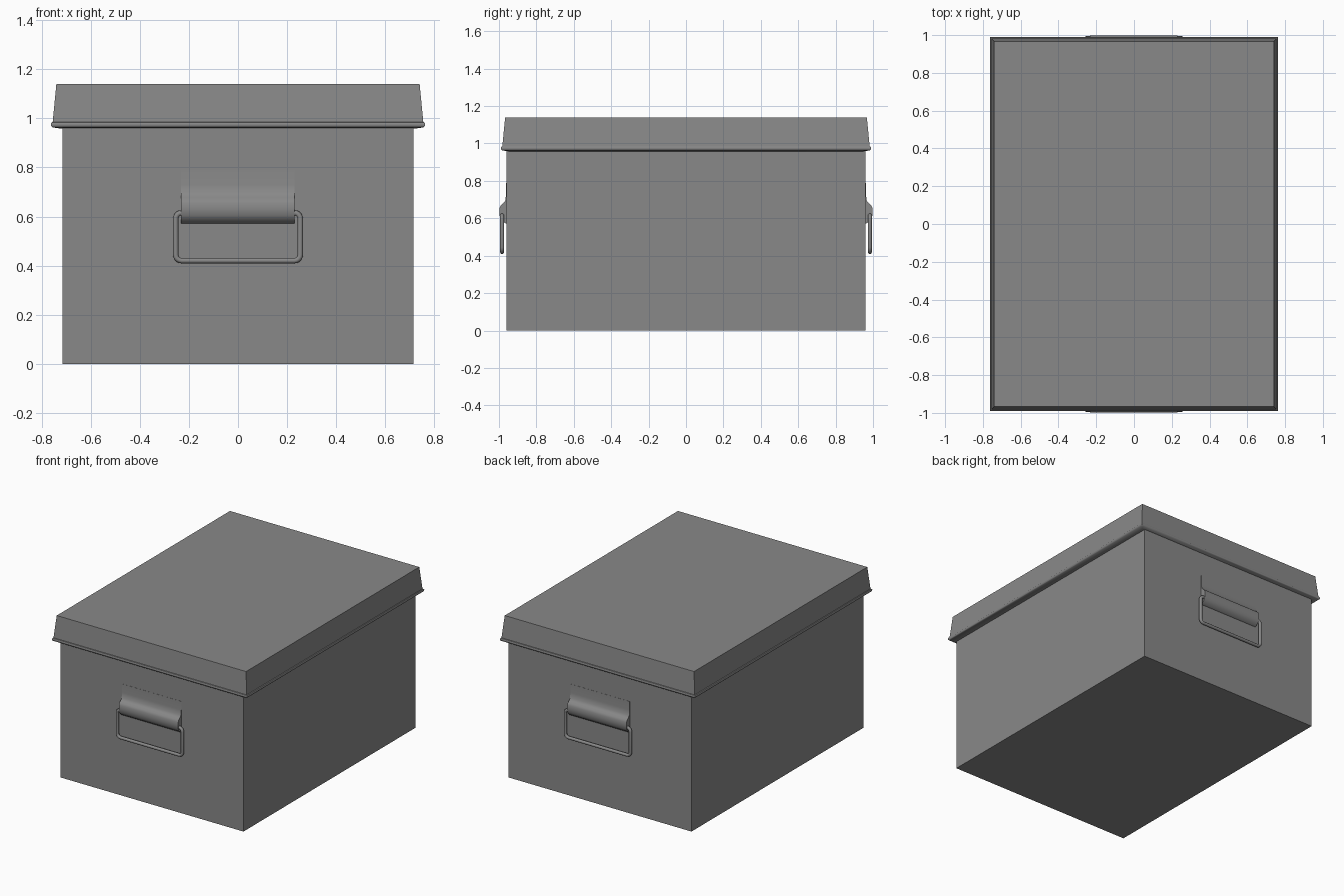
import bpy, bmesh, math
from mathutils import Vector

cube = bpy.data.objects.get("Cube")
if cube:
    bpy.data.objects.remove(cube, do_unlink=True)

grey = bpy.data.materials.new("box grey")
grey.use_nodes = True
colour = (0.25, 0.25, 0.25, 1)
grey.diffuse_color = colour
grey.node_tree.nodes["Principled BSDF"].inputs["Base Color"].default_value = colour


def finish(name, bm, angle=40):
    bmesh.ops.recalc_face_normals(bm, faces=bm.faces)
    mesh = bpy.data.meshes.new(name)
    bm.to_mesh(mesh)
    bm.free()
    mesh.materials.append(grey)
    obj = bpy.data.objects.new(name, mesh)
    bpy.context.collection.objects.link(obj)
    bpy.ops.object.select_all(action='DESELECT')
    obj.select_set(True)
    bpy.context.view_layer.objects.active = obj
    bpy.ops.object.shade_smooth_by_angle(angle=math.radians(angle))
    return obj


def loft(name, rings, cyclic=False, caps=True):
    """Bridge a list of closed point rings into a surface."""
    bm = bmesh.new()
    loops = [[bm.verts.new(p) for p in ring] for ring in rings]
    pairs = list(zip(loops, loops[1:]))
    if cyclic:
        pairs.append((loops[-1], loops[0]))
    for a, b in pairs:
        n = len(a)
        for i in range(n):
            j = (i + 1) % n
            bm.faces.new((a[i], a[j], b[j], b[i]))
    if caps and not cyclic:
        bm.faces.new(loops[0])
        bm.faces.new(loops[-1])
    return finish(name, bm)


def rectangle(x, y, z):
    return [(-x, -y, z), (x, -y, z), (x, y, z), (-x, y, z)]


# Box body and flared lid with a rolled lower rim
loft("box_body", [rectangle(0.715, 0.96, z) for z in (0, 0.965)])
lid_profile = [(0, 1.14), (0.015, 0.985), (0.02, 0.983), (0.023, 0.977),
               (0.022, 0.969), (0.016, 0.963), (-0.02, 0.958)]
loft("lid", [rectangle(0.74 + d, 0.967 + d, z) for d, z in lid_profile])


def handle(side, label):
    # Curved clasp sheet: flat above, bulging around the wire below
    outline = [(0.79, 0.961), (0.73, 0.962), (0.695, 0.966), (0.68, 0.977),
               (0.67, 0.99), (0.655, 0.997), (0.63, 0.998), (0.605, 0.995),
               (0.588, 0.984), (0.575, 0.968), (0.57, 0.957)]
    ring = outline + [(0.57, 0.95), (0.79, 0.95)]
    loft(label + "_handle_clasp",
         [[(x, side * y, z) for z, y in ring] for x in (-0.233, 0.23)])

    # Round wire bent into a rectangle with rounded corners
    half, low, high, bend, radius = 0.254, 0.42, 0.615, 0.025, 0.011
    path = []
    for k, (cx, cz) in enumerate([(half - bend, high - bend), (bend - half, high - bend),
                                  (bend - half, low + bend), (half - bend, low + bend)]):
        for s in range(6):
            a = (k + s / 5) * math.pi / 2
            out = Vector((math.cos(a), 0, math.sin(a)))
            path.append((Vector((cx, side * 0.983, cz)) + out * bend, out))
    depth = Vector((0, radius, 0))
    rings = []
    for centre, out in path:
        angles = [i * math.tau / 12 for i in range(12)]
        rings.append([centre + out * radius * math.cos(a) + depth * math.sin(a)
                      for a in angles])
    loft(label + "_handle_wire", rings, cyclic=True)


handle(-1, "front")
handle(1, "back")
